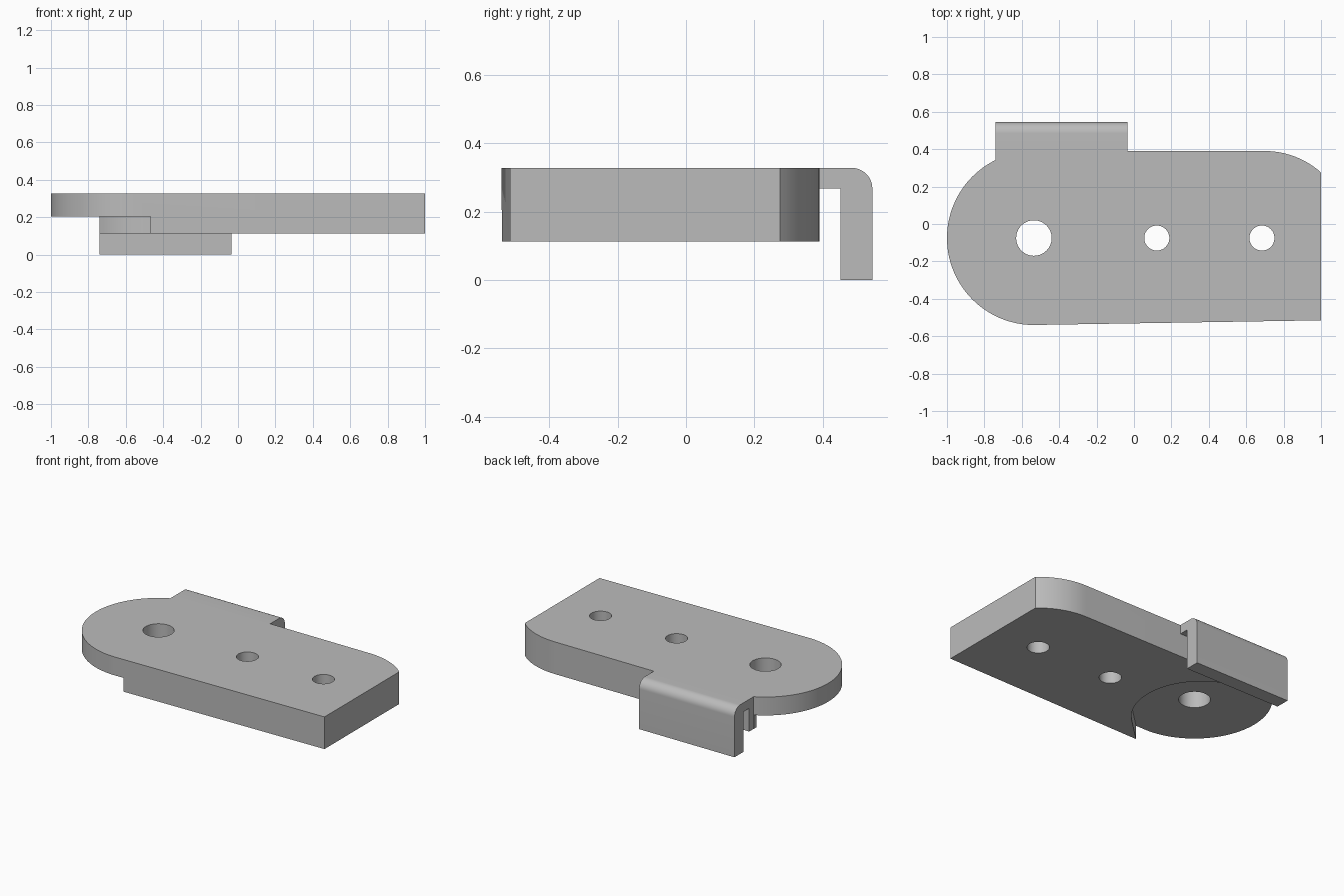
import bpy, bmesh
from math import radians, cos, sin
from mathutils import Vector

cube = bpy.data.objects.get("Cube")
if cube:
    bpy.data.objects.remove(cube, do_unlink=True)

grey = bpy.data.materials.new("plain grey")
grey.use_nodes = True
COLOUR = (0.5, 0.5, 0.5, 1)
grey.diffuse_color = COLOUR
grey.node_tree.nodes["Principled BSDF"].inputs["Base Color"].default_value = COLOUR

TOP, STEP, BOTTOM = 0.328, 0.205, 0.113
PIVOT = (-0.535, -0.075)
TAB_LEFT, TAB_RIGHT, BACK = -0.74, -0.035, 0.39


def arc(centre, radius, start, end, steps):
    """Points along an arc, angles in degrees."""
    angles = [radians(start + (end - start) * i / steps) for i in range(steps + 1)]
    return [(centre[0] + radius * cos(a), centre[1] + radius * sin(a)) for a in angles]


def prism(name, points, place, sweep):
    """Closed profile placed in space and swept along a vector."""
    bm = bmesh.new()
    face = bm.faces.new([bm.verts.new(place(a, b)) for a, b in points])
    swept = bmesh.ops.extrude_face_region(bm, geom=[face], use_keep_orig=True)
    moved = [v for v in swept["geom"] if isinstance(v, bmesh.types.BMVert)]
    bmesh.ops.translate(bm, verts=moved, vec=Vector(sweep))
    bmesh.ops.recalc_face_normals(bm, faces=bm.faces)
    mesh = bpy.data.meshes.new(name)
    bm.to_mesh(mesh)
    bm.free()
    mesh.materials.append(grey)
    obj = bpy.data.objects.new(name, mesh)
    bpy.context.collection.objects.link(obj)
    return obj


def combine(target, tool, operation):
    """Apply an exact boolean and discard the tool."""
    tool.hide_render = True
    mod = target.modifiers.new(operation, "BOOLEAN")
    mod.operation, mod.object, mod.solver = operation, tool, "EXACT"
    bpy.context.view_layer.objects.active = target
    bpy.ops.object.modifier_apply(modifier=mod.name)
    bpy.data.objects.remove(tool, do_unlink=True)


# Plate with one round end, a shoulder for the tab and one clipped corner
outline = [(1, -0.515)]
outline += arc((0.7, -0.06), 0.45, 48, 90, 12)
outline[1] = (1, outline[1][1])
outline += [(TAB_LEFT, BACK)]
outline += arc(PIVOT, 0.465, 116.2, 269, 48)
outline[-49] = (TAB_LEFT, outline[-49][1])
plate = prism("bracket_plate", outline, lambda x, y: (x, y, BOTTOM), (0, 0, TOP - BOTTOM))

# Bent tab along the back
tab_profile = [(0.36, 0.268), (0.452, 0.268), (0.452, 0), (0.545, 0)]
tab_profile += arc((0.485, TOP - 0.06), 0.06, 0, 90, 12) + [(0.36, TOP)]
tab = prism("bent_tab", tab_profile, lambda y, z: (TAB_LEFT, y, z),
            (TAB_RIGHT - TAB_LEFT, 0, 0))
combine(plate, tab, "UNION")

# Stepped recess under the round end
recess = [(-0.46, -0.7), (-0.47, -0.541)]
recess += arc((-0.595, -0.08), 0.42, -46.5, 110.3, 48)
recess += [(-0.741, 0.36), (-1.2, 0.36), (-1.2, -0.7)]
cutter = prism("recess_cutter", recess, lambda x, y: (x, y, 0.05), (0, 0, STEP - 0.05))
combine(plate, cutter, "DIFFERENCE")

# Through holes
for x, radius in ((PIVOT[0], 0.095), (0.122, 0.067), (0.684, 0.067)):
    circle = arc((x, PIVOT[1]), radius, 0, 360, 48)[:-1]
    hole = prism("hole_cutter", circle, lambda a, b: (a, b, 0), (0, 0, 0.5))
    combine(plate, hole, "DIFFERENCE")

bpy.ops.object.select_all(action="DESELECT")
plate.select_set(True)
bpy.context.view_layer.objects.active = plate
bpy.ops.object.shade_smooth_by_angle(angle=radians(30))
